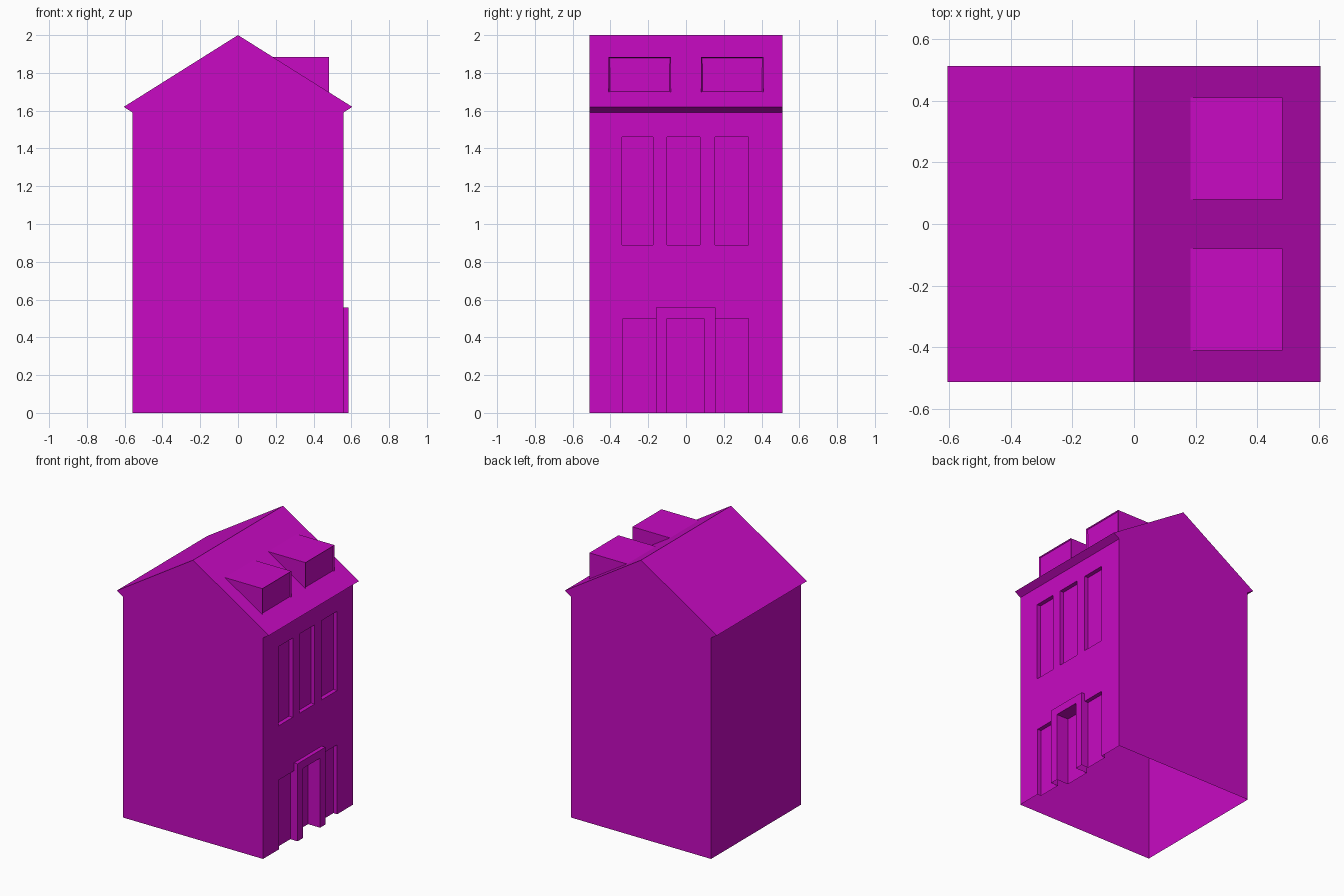
import bpy, bmesh

if "Cube" in bpy.data.objects:
    bpy.data.objects.remove(bpy.data.objects["Cube"])

mat = bpy.data.materials.new("magenta")
mat.diffuse_color = (0.58, 0.003, 0.546, 1)
mat.use_nodes = True
mat.node_tree.nodes["Principled BSDF"].inputs["Base Color"].default_value = mat.diffuse_color

W, D = 0.558, 0.512          # half width of the walls, half depth
EAVE_X, EAVE_Z, RIDGE = 0.605, 1.62, 2.0
SLOPE = (RIDGE - EAVE_Z) / EAVE_X


def make(name, bm):
    bmesh.ops.recalc_face_normals(bm, faces=bm.faces[:])
    me = bpy.data.meshes.new(name)
    bm.to_mesh(me)
    bm.free()
    me.materials.append(mat)
    ob = bpy.data.objects.new(name, me)
    bpy.context.collection.objects.link(ob)
    return ob


def prism(profile, y0, y1):
    """Extrude an x-z profile along y."""
    bm = bmesh.new()
    face = bm.faces.new([bm.verts.new((x, y0, z)) for x, z in profile])
    ext = bmesh.ops.extrude_face_region(bm, geom=[face])["geom"]
    for v in ext:
        if isinstance(v, bmesh.types.BMVert):
            v.co.y = y1
    return bm


def box(name, x0, x1, y0, y1, z0, z1):
    return make(name, prism([(x0, z0), (x1, z0), (x1, z1), (x0, z1)], y0, y1))


def boolean(target, tool, operation):
    mod = target.modifiers.new("cut", 'BOOLEAN')
    mod.operation, mod.solver, mod.object = operation, 'EXACT', tool
    bpy.context.view_layer.objects.active = target
    bpy.ops.object.modifier_apply(modifier=mod.name)
    bpy.data.objects.remove(tool, do_unlink=True)


# House shell: walls and overhanging gable roof in one profile
house = make("house", prism([(-W, 0), (W, 0), (W, 1.59), (EAVE_X, EAVE_Z), (0, RIDGE),
                             (-EAVE_X, EAVE_Z), (-W, 1.59)], -D, D))

# Recessed windows: upper row of three, ground-floor pair reaching the base
openings = [(-0.338, -0.174, 0.89, 1.46), (-0.10, 0.075, 0.89, 1.46), (0.154, 0.33, 0.89, 1.46),
            (-0.333, -0.15, -0.1, 0.5), (0.145, 0.33, -0.1, 0.5)]
for y0, y1, z0, z1 in openings:
    boolean(house, box("window_cutter", W - 0.03, 0.7, y0, y1, z0, z1), 'DIFFERENCE')

# Projecting door surround with a deep doorway
boolean(house, box("door_surround", 0.45, 0.586, -0.16, 0.155, 0, 0.557), 'UNION')
boolean(house, box("door_cutter", 0.49, 0.7, -0.10, 0.096, -0.1, 0.5), 'DIFFERENCE')

# Underside is open
bm = bmesh.new()
bm.from_mesh(house.data)
bottom = [f for f in bm.faces if all(v.co.z < 0.001 for v in f.verts)]
bmesh.ops.delete(bm, geom=bottom, context='FACES')
bm.to_mesh(house.data)
bm.free()

# Two flat-topped dormers on the +x roof slope, with shallow framed fronts
top, front = 1.885, 0.482
for side, name in ((-1, "dormer_south"), (1, "dormer_north")):
    bm = prism([((RIDGE - top) / SLOPE, top), (front, top), (front, RIDGE - SLOPE * front)],
               side * 0.245 - 0.165, side * 0.245 + 0.165)
    bmesh.ops.recalc_face_normals(bm, faces=bm.faces[:])
    bm.normal_update()
    under = [f for f in bm.faces if f.normal.z < -0.3]
    bmesh.ops.delete(bm, geom=under, context='FACES')
    pane = [f for f in bm.faces if f.normal.x > 0.9]
    bmesh.ops.inset_region(bm, faces=pane, thickness=0.008, depth=-0.008)
    make(name, bm)
